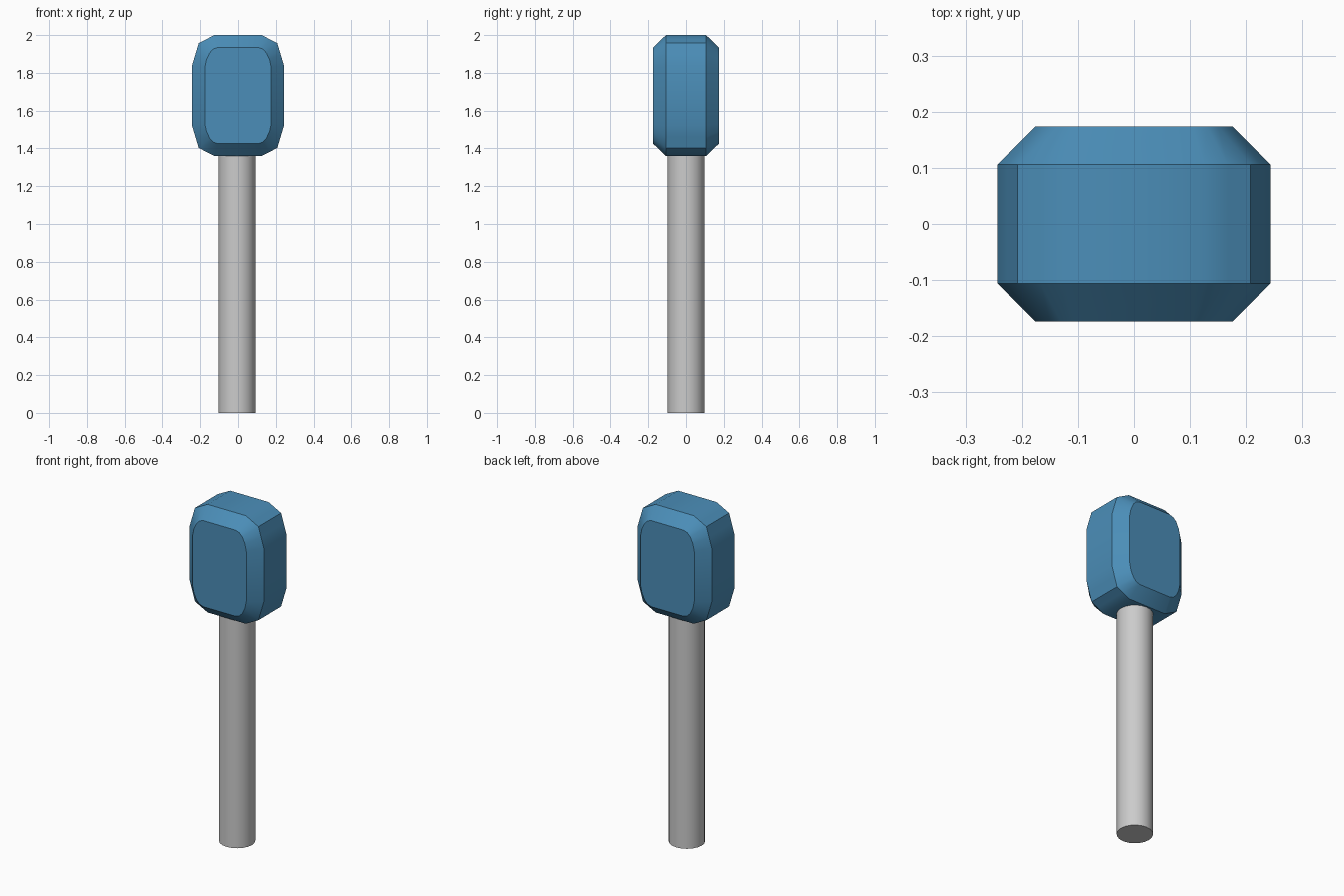
import bpy, bmesh, math

if "Cube" in bpy.data.objects:
    bpy.data.objects.remove(bpy.data.objects["Cube"])


def finish(name, bm):
    bmesh.ops.recalc_face_normals(bm, faces=bm.faces)
    mesh = bpy.data.meshes.new(name)
    bm.to_mesh(mesh)
    bm.free()
    obj = bpy.data.objects.new(name, mesh)
    bpy.context.collection.objects.link(obj)
    bpy.ops.object.select_all(action='DESELECT')
    obj.select_set(True)
    bpy.context.view_layer.objects.active = obj
    bpy.ops.object.shade_smooth_by_angle(angle=math.radians(30))
    return obj


def ring(bm, quarter, y, zc):
    """Mirror a quarter outline (top to side) into a closed ring at depth y."""
    q = list(quarter)
    half = q + [(x, -z) for x, z in reversed(q)]
    full = half + [(-x, z) for x, z in reversed(half)]
    return [bm.verts.new((x, y, z + zc)) for x, z in full]


# Handle: round shaft, slightly left of centre
bm = bmesh.new()
bmesh.ops.create_cone(bm, cap_ends=True, segments=20, radius1=0.098,
                      radius2=0.098, depth=1.39)
bmesh.ops.translate(bm, verts=bm.verts, vec=(-0.006, 0, 0.695))
finish("handle", bm)

# Head: chamfered block with faceted outline and rounder front and back panels
outer = [(0.125, 0.32), (0.167, 0.2985), (0.208, 0.277), (0.2255, 0.2185), (0.243, 0.16)]
inner = [(0.105, 0.255), (0.13, 0.247), (0.150, 0.226), (0.167, 0.19), (0.176, 0.148)]
bm = bmesh.new()
rings = [ring(bm, q, y, 1.68) for q, y in
         ((inner, -0.174), (outer, -0.106), (outer, 0.106), (inner, 0.174))]
for a, b in zip(rings, rings[1:]):
    n = len(a)
    for i in range(n):
        j = (i + 1) % n
        bm.faces.new((a[i], a[j], b[j], b[i]))
bm.faces.new(rings[0])
bm.faces.new(rings[-1])
head = finish("head", bm)

mat = bpy.data.materials.new("blue")
mat.diffuse_color = (0.07, 0.27, 0.48, 1)
mat.use_nodes = True
mat.node_tree.nodes["Principled BSDF"].inputs["Base Color"].default_value = mat.diffuse_color
head.data.materials.append(mat)
